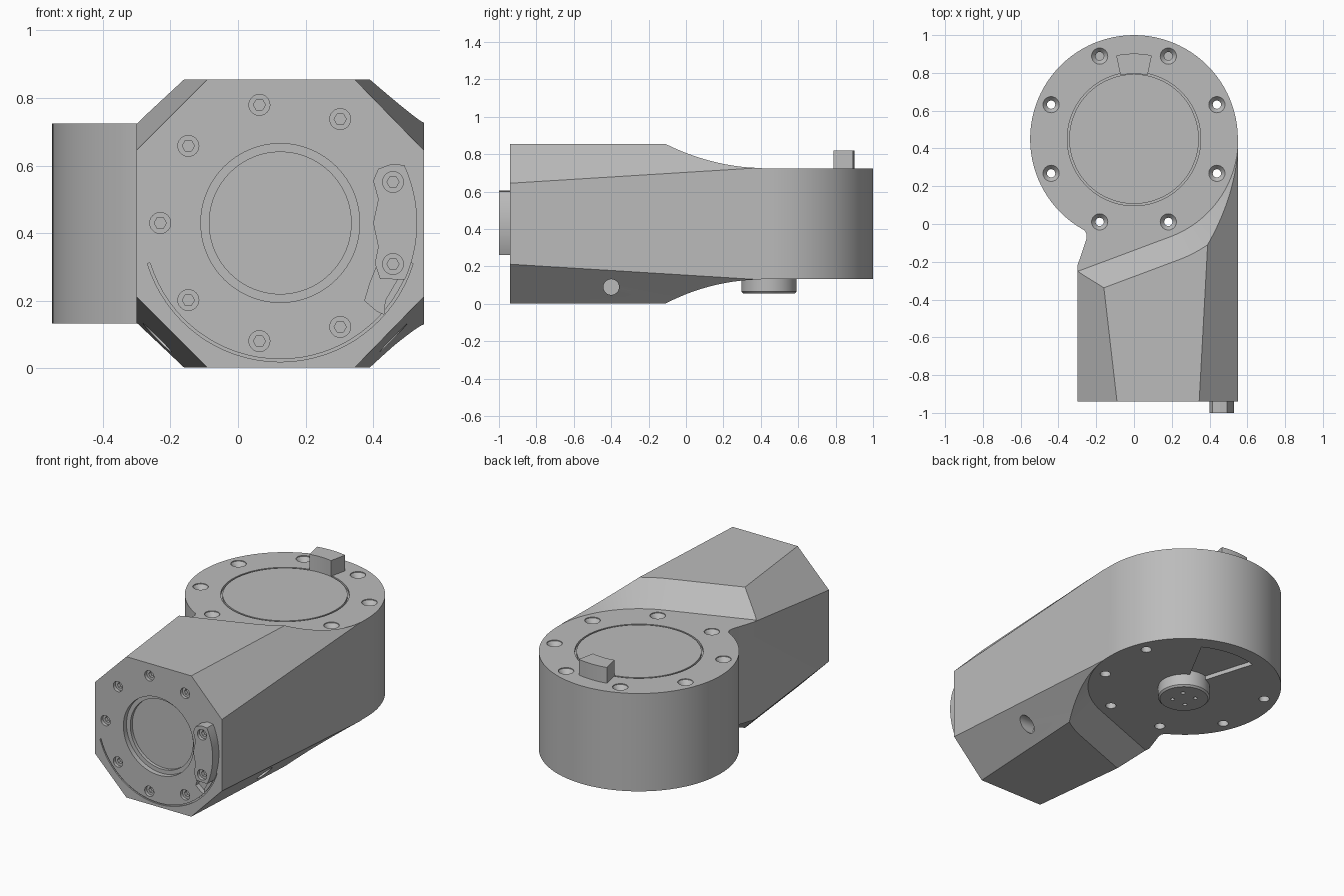
import bpy, bmesh
from math import cos, sin, radians, pi
from mathutils import Matrix, Vector

old = bpy.data.objects.get("Cube")
if old:
    bpy.data.objects.remove(old, do_unlink=True)

grey = bpy.data.materials.new("machined_grey")
grey.use_nodes = True
colour = (0.5, 0.5, 0.5, 1)
grey.diffuse_color = colour
grey.node_tree.nodes["Principled BSDF"].inputs["Base Color"].default_value = colour

FLAT = Matrix()
FRONT_Y, TOP, BOTTOM, MID = -0.94, 0.725, 0.132, 0.4285
FRONT = Matrix.Translation((0, FRONT_Y, 0)) @ Matrix.Rotation(pi / 2, 4, 'X')
SIDE = Matrix.Rotation(pi / 2, 4, 'Y')
DRUM = (0, 0.45)
FACE = (0.125, 0.43)


def loft(name, rings, mat=FLAT):
    """Skin a stack of (outline, height) rings and cap both ends."""
    bm = bmesh.new()
    loops = [[bm.verts.new(mat @ Vector((x, y, h))) for x, y in pts] for pts, h in rings]
    n = len(loops[0])
    for a, b in zip(loops, loops[1:]):
        for i in range(n):
            j = (i + 1) % n
            bm.faces.new((a[i], a[j], b[j], b[i]))
    bm.faces.new(loops[0][::-1])
    bm.faces.new(loops[-1])
    bmesh.ops.recalc_face_normals(bm, faces=bm.faces)
    me = bpy.data.meshes.new(name)
    bm.to_mesh(me)
    bm.free()
    me.materials.append(grey)
    ob = bpy.data.objects.new(name, me)
    bpy.context.collection.objects.link(ob)
    return ob


def prism(name, pts, h0, h1, mat=FLAT):
    return loft(name, [(pts, h0), (pts, h1)], mat)


def arc(c, r, a0, a1, n=32):
    return [(c[0] + r * cos(radians(a0 + (a1 - a0) * i / n)),
             c[1] + r * sin(radians(a0 + (a1 - a0) * i / n))) for i in range(n + 1)]


def lathe(name, profile, c, mat=FLAT, n=96):
    """Turned part from (radius, height) pairs."""
    return loft(name, [(arc(c, r, 0, 360, n)[:-1], h) for r, h in profile], mat)


def sector(c, r0, r1, a0, a1):
    return arc(c, r1, a0, a1) + arc(c, r0, a1, a0)


def polar(c, r, a):
    return c[0] + r * cos(radians(a)), c[1] + r * sin(radians(a))


def boolean(ob, tool, op='DIFFERENCE'):
    bpy.context.view_layer.objects.active = ob
    m = ob.modifiers.new("bool", 'BOOLEAN')
    m.operation, m.object, m.solver = op, tool, 'EXACT'
    bpy.ops.object.modifier_apply(modifier=m.name)
    bpy.data.objects.remove(tool, do_unlink=True)


# Body: octagonal bar whose chamfers shrink toward the back
def octagon(left_x, left_z, right_x, right_z):
    half = [(0.55, right_z), (right_x, 0.855), (left_x, 0.855), (-0.30, left_z)]
    return half + [(x, 2 * MID - z) for x, z in reversed(half)]


housing = loft("housing", [(octagon(-0.25, 0.80, 0.42, 0.731), FRONT_Y - 0.45),
                           (octagon(-0.09, 0.645, 0.345, 0.645), 0)], FRONT)


# Flared steps that clear the body above and below the drum
def step_outline(r):
    a0 = -69.5
    t = Vector((-sin(radians(a0)), cos(radians(a0))))
    start = Vector(polar(DRUM, r, a0)) - 2 * t
    return [tuple(start)] + arc(DRUM, r, a0, 90, 48) + [(-2, DRUM[1] + r)]


for z, sign in ((TOP, 1), (BOTTOM, -1)):
    boolean(housing, loft("step_cutter", [(step_outline(0.552), z),
                                          (step_outline(0.852), z + 0.3 * sign)]))

# Notch at the neck, then the drum
notch = [(-0.301, -0.225), (-0.252, -0.08), (-0.25, -0.055), (-0.262, -0.034),
         (-0.29, -0.01), (-0.29, 0.6), (-0.6, 0.6), (-0.6, -0.225)]
boolean(housing, prism("notch_cutter", notch, -1, 2))
boolean(housing, lathe("drum", [(0.55, BOTTOM), (0.55, TOP)], DRUM), 'UNION')

# Top cover seat and bolt holes around the drum
boolean(housing, lathe("cover_seat", [(0.353, TOP - 0.015), (0.353, TOP + 0.1)], DRUM))
for i in range(8):
    a = 22.5 + 45 * i
    hole = [(0.043, TOP + 0.05), (0.043, TOP - 0.005), (0.022, TOP - 0.03)]
    if 60 < a < 120:
        hole += [(0.022, TOP - 0.2)]
    else:
        hole += [(0.022, BOTTOM + 0.06), (0.03, BOTTOM + 0.06), (0.03, BOTTOM - 0.2)]
    boolean(housing, lathe("bolt_hole", hole, polar(DRUM, 0.475, a), n=24))

# Wedge pocket under the drum
boolean(housing, prism("wedge_pocket", sector(DRUM, 0.1, 0.46, 62, 107), -0.1, BOTTOM + 0.025))

# Front face: stepped recess, cable slit, connector pocket
boolean(housing, lathe("front_recess", [(0.235, 0.1), (0.235, -0.03), (0.21, -0.03),
                                        (0.21, -0.05)], FACE, FRONT))
boolean(housing, prism("slit", sector(FACE, 0.403, 0.411, 197, 343), -0.008, 0.1, FRONT))
pocket = [(0.41, 0.30), (0.39, 0.25), (0.375, 0.20), (0.41, 0.17),
          (0.432, 0.16), (0.435, 0.20), (0.47, 0.26), (0.47, 0.30)]
boolean(housing, prism("connector_pocket", pocket, -0.03, 0.1, FRONT))

# Connector block on the front face
inner = [(0.455, 0.605), (0.415, 0.59), (0.40, 0.555), (0.415, 0.50), (0.40, 0.43),
         (0.415, 0.36), (0.405, 0.31), (0.42, 0.265)]
connector = prism("connector_block", arc(FACE, 0.405, -24.5, 25, 16) + inner, -0.035, 0.06, FRONT)

# Socket screws on the front bolt circle
for i in range(9):
    a = 20 + 40 * i
    on_block = a in (20, 340)
    h = 0.06 if on_block else 0
    c = polar(FACE, 0.355, a)
    target = connector if on_block else housing
    boolean(target, lathe("screw_hole", [(0.031, h + 0.05), (0.031, h - 0.02)], c, FRONT, 24))
    boolean(target, lathe("hex_socket", [(0.018, h + 0.05), (0.018, h - 0.04)], c, FRONT, 6))

# Access holes in the lower chamfers
for x0, x1 in ((0.38, 0.8), (-0.6, -0.15)):
    boolean(housing, lathe("access_hole", [(0.042, x0), (0.042, x1)], (-0.09, -0.4), SIDE, 32))

# Top cover, index tab and output boss
cover = lathe("top_cover", [(0.343, TOP - 0.03), (0.343, TOP)], DRUM)
tab = prism("index_tab", sector(DRUM, 0.345, 0.452, 78, 102), TOP - 0.02, 0.82)
boss = lathe("output_boss", [(0.147, 0.2), (0.147, 0.065), (0.137, 0.055)], (0, 0.443))
for i in range(4):
    boolean(boss, lathe("pin_hole", [(0.012, 0), (0.012, 0.08)],
                        polar((0, 0.443), 0.065, 45 + 90 * i), n=12))

# Smooth curved walls, keep machined edges sharp
bpy.ops.object.select_all(action='DESELECT')
for ob in (housing, connector, cover, tab, boss):
    ob.select_set(True)
bpy.context.view_layer.objects.active = housing
bpy.ops.object.shade_smooth_by_angle(angle=radians(20))
